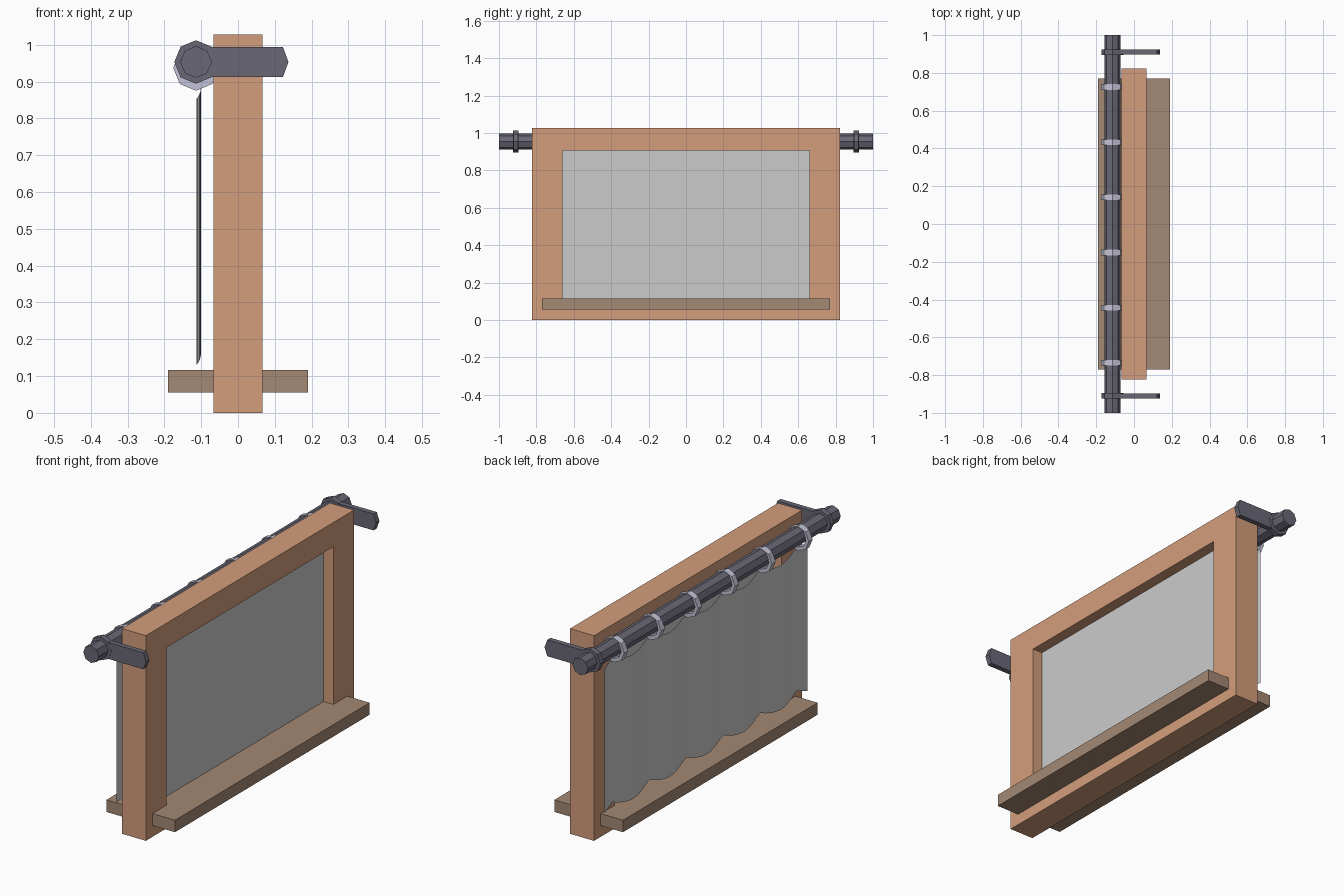
import bpy, bmesh, math

if "Cube" in bpy.data.objects:
    bpy.data.objects.remove(bpy.data.objects["Cube"])

ROD_X, ROD_Z = -0.114, 0.953
PITCH = 0.292        # spacing of the curtain rings
SHIFT = -0.005       # rings and curtain sit slightly off centre


def material(name, rgb):
    m = bpy.data.materials.new(name)
    m.diffuse_color = (*rgb, 1)
    m.use_nodes = True
    m.node_tree.nodes["Principled BSDF"].inputs["Base Color"].default_value = m.diffuse_color
    return m


WOOD = material("warm_wood", (0.65, 0.34, 0.20))
SILL = material("dull_wood", (0.37, 0.246, 0.174))
IRON = material("dark_iron", (0.144, 0.136, 0.178))
STEEL = material("pale_steel", (0.55, 0.55, 0.68))


def finish(name, bm, mat=None, closed=True):
    if closed:
        bmesh.ops.recalc_face_normals(bm, faces=bm.faces)
    me = bpy.data.meshes.new(name)
    bm.to_mesh(me)
    bm.free()
    ob = bpy.data.objects.new(name, me)
    bpy.context.collection.objects.link(ob)
    if mat:
        me.materials.append(mat)
    return ob


def octagon(x, z, r):
    return [(x + r * math.cos(i * math.pi / 4), z + r * math.sin(i * math.pi / 4))
            for i in range(8)]


def rect(a, z0, z1):
    return [(-a, z0), (a, z0), (a, z1), (-a, z1)]


def prism(name, xz, y0, y1, mat=None):
    # Extrude an x-z outline along y
    bm = bmesh.new()
    face = bm.faces.new([bm.verts.new((x, y0, z)) for x, z in xz])
    new = bmesh.ops.extrude_face_region(bm, geom=[face])["geom"]
    bmesh.ops.translate(bm, vec=(0, y1 - y0, 0),
                        verts=[v for v in new if isinstance(v, bmesh.types.BMVert)])
    return finish(name, bm, mat)


def holed(name, outer, inner, to_3d, a, b, mat):
    # Extrude the band between two matching outlines from depth a to depth b
    bm = bmesh.new()
    loops = [[bm.verts.new(to_3d(p, d)) for p in ring]
             for ring, d in ((outer, a), (outer, b), (inner, b), (inner, a))]
    n = len(outer)
    for k in range(4):
        p, q = loops[k], loops[(k + 1) % 4]
        for i in range(n):
            j = (i + 1) % n
            bm.faces.new((p[i], p[j], q[j], q[i]))
    return finish(name, bm, mat)


# Window frame, pane and the sill passing through
holed("window_frame", rect(0.823, 0, 1.027), rect(0.66, 0.10, 0.905),
      lambda p, d: (d, p[0], p[1]), -0.067, 0.066, WOOD)
prism("window_pane", rect(0.011, 0.10, 0.905), -0.66, 0.66)
prism("window_sill", rect(0.19, 0.056, 0.116), -0.77, 0.77, SILL)

# Curtain rod
prism("curtain_rod", octagon(ROD_X, ROD_Z, 0.043), -1, 1, IRON)

# Brackets: a collar round the rod and an arm with a pointed end
for side, label in ((-1, "front"), (1, "back")):
    y = side * 0.91
    prism(label + "_bracket_collar", octagon(ROD_X, ROD_Z, 0.059),
          y - 0.014, y + 0.014, IRON)
    arm = [(ROD_X, ROD_Z - 0.041), (0.122, ROD_Z - 0.041), (0.137, ROD_Z),
           (0.122, ROD_Z + 0.041), (ROD_X, ROD_Z + 0.041)]
    prism(label + "_bracket_arm", arm, y - 0.013, y + 0.013, IRON)

# Curtain rings hanging on the rod
for i in range(6):
    y = (i - 2.5) * PITCH + SHIFT
    holed(f"curtain_ring_{i + 1}", octagon(ROD_X, 0.937, 0.062),
          octagon(ROD_X, 0.939, 0.045),
          lambda p, d: (p[0], d, p[1]), y - 0.015, y + 0.015, STEEL)

# Curtain: a thin wavy sheet, held up at each ring and sagging in scallops between
bm = bmesh.new()
columns = []
for i in range(-22, 23):
    t = i / 8 + 0.5                      # whole numbers fall on the rings
    x = -0.1065 + 0.0065 * math.cos(2 * math.pi * t)
    f = t % 1
    sag = 0.036 * 4 * f * (1 - f)
    columns.append([bm.verts.new((x, i / 8 * PITCH + SHIFT, z - sag))
                    for z in (0.166, 0.889)])
for a, b in zip(columns, columns[1:]):
    bm.faces.new((a[0], b[0], b[1], a[1]))
curtain = finish("curtain", bm, closed=False)
for p in curtain.data.polygons:
    p.use_smooth = True
